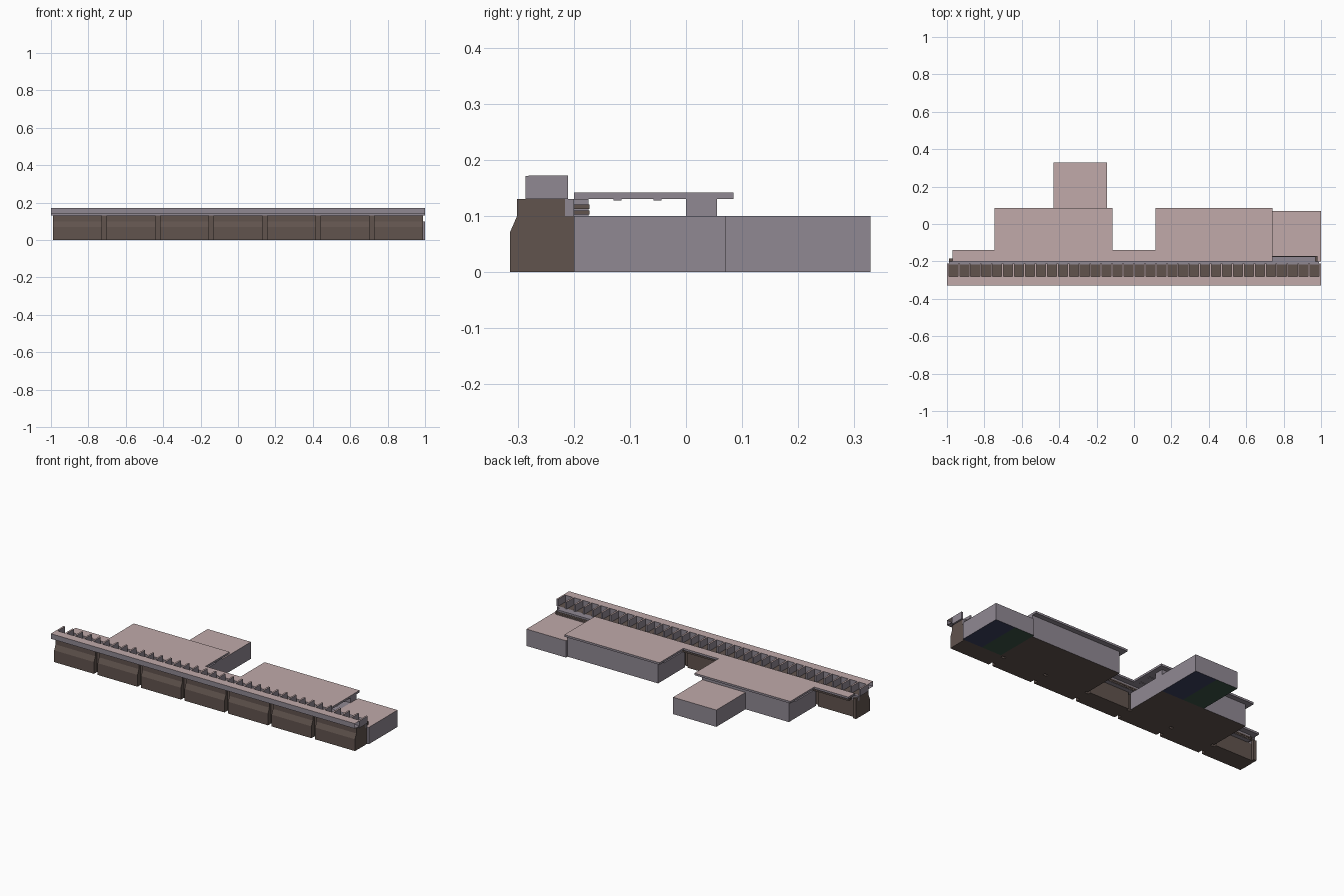
import bpy, bmesh

cube = bpy.data.objects.get("Cube")
if cube:
    bpy.data.objects.remove(cube, do_unlink=True)


def material(name, srgb):
    rgba = [c ** 2.2 for c in srgb] + [1.0]
    m = bpy.data.materials.new(name)
    m.use_nodes = True
    m.diffuse_color = rgba
    m.node_tree.nodes["Principled BSDF"].inputs["Base Color"].default_value = rgba
    return m


PINK = material("pink roof", (0.75, 0.66, 0.66))
GREY = material("violet grey wall", (0.56, 0.53, 0.57))
BROWN = material("dark brown", (0.38, 0.33, 0.31))
BLUE = material("dark blue", (0.24, 0.26, 0.37))
GREEN = material("dark green", (0.24, 0.33, 0.28))


def finish(name, bm, mats, rule=None):
    if rule:
        bm.normal_update()
        for f in bm.faces:
            f.material_index = rule(f)
    mesh = bpy.data.meshes.new(name)
    bm.to_mesh(mesh)
    bm.free()
    for m in mats:
        mesh.materials.append(m)
    ob = bpy.data.objects.new(name, mesh)
    bpy.context.collection.objects.link(ob)
    return ob


def add_prism(bm, pts, move):
    """Extrude a closed outline of points along a vector."""
    face = bm.faces.new([bm.verts.new(p) for p in pts])
    ext = bmesh.ops.extrude_face_region(bm, geom=[face], use_keep_orig=True)
    top = [v for v in ext["geom"] if isinstance(v, bmesh.types.BMVert)]
    bmesh.ops.translate(bm, verts=top, vec=move)
    bmesh.ops.recalc_face_normals(bm, faces=bm.faces)


def add_box(bm, x, y, z):
    pts = [(x[0], y[0], z[0]), (x[1], y[0], z[0]), (x[1], y[1], z[0]), (x[0], y[1], z[0])]
    add_prism(bm, pts, (0, 0, z[1] - z[0]))


def up_or_down(f):
    return 1 if f.normal.z > 0.5 else 2 if f.normal.z < -0.5 else 0


def box(name, x, y, z, mats, rule=None):
    bm = bmesh.new()
    add_box(bm, x, y, z)
    return finish(name, bm, mats, rule)


# Long central body behind the front panels
box("central_body", (-0.99, 0.99), (-0.286, -0.216), (0, 0.13), [BROWN])

# Seven bays: sloped front panels and flat rear panels
PITCH, WIDTH = 0.286, 0.262
profile = [(-0.286, 0), (-0.314, 0), (-0.314, 0.07), (-0.301, 0.1), (-0.301, 0.13), (-0.286, 0.13)]
front, rear = bmesh.new(), bmesh.new()
for i in range(7):
    x = (i - 3) * PITCH - WIDTH / 2
    add_prism(front, [(x, y, z) for y, z in profile], (WIDTH, 0, 0))
    add_box(rear, (x, x + WIDTH), (-0.216, -0.2), (0, 0.1))
finish("front_panels", front, [BROWN])
finish("rear_panels", rear, [BROWN])
box("rear_upper_wall", (-0.99, 0.99), (-0.216, -0.2), (0.1, 0.13), [GREY])

# Front beam: an open-ended sheet, with the trough wall behind it
bm = bmesh.new()
section = [(-0.286, 0.142), (-0.33, 0.142), (-0.33, 0.172), (-0.28, 0.172)]
rows = [[bm.verts.new((x, y, z)) for y, z in section] for x in (-1, 1)]
for k in range(3):
    bm.faces.new((rows[0][k], rows[1][k], rows[1][k + 1], rows[0][k + 1]))
finish("front_beam", bm, [GREY, PINK, GREY], up_or_down)
box("trough_wall", (-1, 1), (-0.286, -0.28), (0.13, 0.171), [GREY])

# Cross ribs along the trough
bm = bmesh.new()
RIBS = 34
for i in range(RIBS + 1):
    x = -0.995 + i * 1.99 / RIBS
    add_box(bm, (x - 0.005, x + 0.005), (-0.281, -0.21), (0.13, 0.172))
finish("trough_ribs", bm, [GREY, PINK, GREY], up_or_down)

# Rear corridor with dark slats
box("corridor", (-0.94, 0.97), (-0.2, -0.174), (0.1, 0.13), [GREY])
bm = bmesh.new()
for z in (0.102, 0.112):
    add_box(bm, (-0.95, 0.98), (-0.2, -0.172), (z, z + 0.008))
finish("corridor_slats", bm, [BROWN])

# Roof slab over both halls and the corridor
outline = [(-0.97, -0.2), (0.74, -0.2), (0.74, 0.085), (0.115, 0.085), (0.115, -0.14),
           (-0.115, -0.14), (-0.115, 0.085), (-0.745, 0.085), (-0.745, -0.14), (-0.97, -0.14)]
bm = bmesh.new()
add_prism(bm, [(x, y, 0.13) for x, y in outline], (0, 0, 0.012))
finish("roof_slab", bm, [GREY, PINK, GREY], up_or_down)

# Two halls with a rear upper wall and roof joists
for side, x in (("right", (-0.715, -0.145)), ("left", (0.145, 0.74))):
    box(side + "_hall", x, (-0.2, 0.055), (0, 0.1), [GREY, GREY, BROWN], up_or_down)
    box(side + "_hall_upper_wall", x, (0, 0.055), (0.1, 0.13), [GREY])
    bm = bmesh.new()
    for y in (-0.122, -0.051):
        add_box(bm, x, (y - 0.007, y + 0.007), (0.127, 0.13))
    finish(side + "_hall_joists", bm, [GREY])

# Two low annexes, their undersides split into two colours
for name, x, y in (("side_annex", (0.74, 1), (-0.2, 0.07)), ("rear_annex", (-0.43, -0.145), (0.055, 0.329))):
    mid = (x[0] + x[1]) / 2
    bm = bmesh.new()
    add_box(bm, x, y, (0, 0.1))
    bmesh.ops.bisect_plane(bm, geom=bm.verts[:] + bm.edges[:] + bm.faces[:],
                           plane_co=(mid, 0, 0), plane_no=(1, 0, 0))

    def annex_rule(f):
        if f.normal.z < -0.5:
            return 2 if f.calc_center_median().x > mid else 3
        return up_or_down(f)

    finish(name, bm, [GREY, PINK, BLUE, GREEN], annex_rule)

# Small corner post at the right rear end
box("corner_post", (-0.99, -0.97), (-0.2, -0.185), (0, 0.12), [BROWN])
